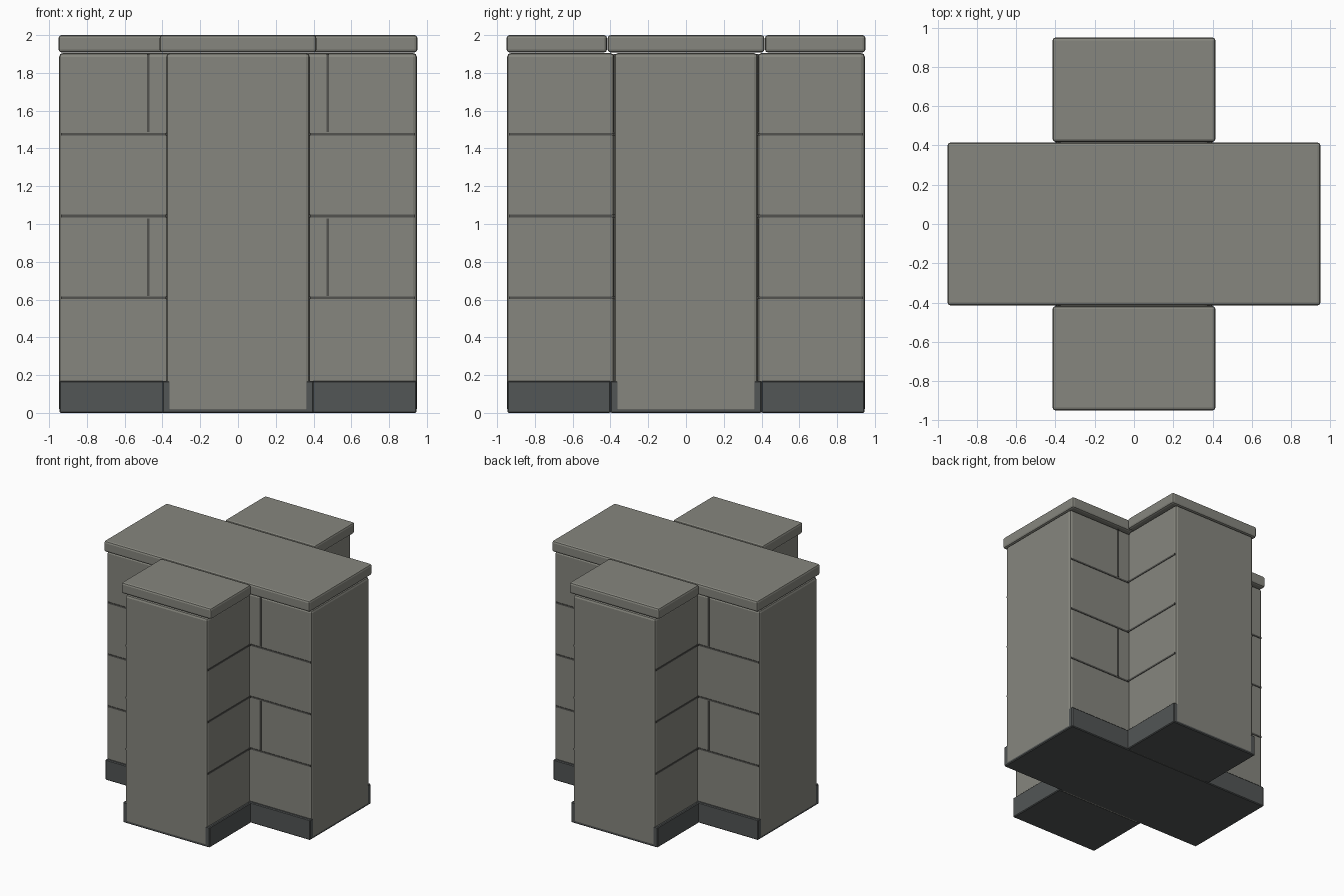
import bpy

if "Cube" in bpy.data.objects:
    bpy.data.objects.remove(bpy.data.objects["Cube"])


def material(name, rgb):
    m = bpy.data.materials.new(name)
    m.diffuse_color = (*rgb, 1)
    m.use_nodes = True
    m.node_tree.nodes["Principled BSDF"].inputs["Base Color"].default_value = m.diffuse_color
    return m


STONE = material("stone", (0.24, 0.24, 0.21))
DARK = material("dark_stone", (0.085, 0.092, 0.092))
JOINT = material("joint", (0.085, 0.085, 0.078))


def box(name, x, y, z, mat, bevel=0.0, segments=2):
    """Box from (min, max) ranges, with optional bevelled edges."""
    bpy.ops.mesh.primitive_cube_add(
        size=1, location=[(r[0] + r[1]) / 2 for r in (x, y, z)])
    ob = bpy.context.object
    ob.name = name
    ob.scale = [r[1] - r[0] for r in (x, y, z)]
    bpy.ops.object.transform_apply(location=False, rotation=False, scale=True)
    ob.data.materials.append(mat)
    if bevel:
        mod = ob.modifiers.new("bevel", 'BEVEL')
        mod.width = bevel
        mod.segments = segments
    return ob


def span(s, a, b):
    return (a, b) if s > 0 else (-b, -a)


W = 0.38      # half thickness of the wall
END = 0.947   # half length of the wall
JOINT_Z = (0.61, 1.042, 1.475)

# Long wall running left to right, with plinth and coping
box("long_wall", (-END, END), (-W, W), (0.001, 1.905), STONE, 0.02)
box("long_plinth", (-END + .001, END - .001), (-0.4, 0.4), (0, 0.17), DARK, 0.006, 1)
box("long_coping", (-0.95, 0.95), (-0.415, 0.415), (1.908, 2), STONE, 0.016)

# Short walls at front and back
for s, side in ((-1, "front"), (1, "back")):
    box(side + "_wall", (-W, W), span(s, W, END), (0.001, 1.905), STONE, 0.02)
    box(side + "_plinth", (-0.4, 0.4), span(s, 0.4, END - .001), (0, 0.17), DARK, 0.006, 1)
    box(side + "_coping", (-0.415, 0.415), span(s, 0.418, 0.95), (1.908, 2), STONE, 0.016)

# Masonry joints on the faces of all four arms
T = 0.007     # half joint width
for sx in (-1, 1):
    for sy in (-1, 1):
        for z in JOINT_Z:
            box("long_bed_joint", span(sx, W, 0.937), span(sy, W - .01, W + .004),
                (z - T, z + T), JOINT)
            box("short_bed_joint", span(sx, W - .01, W + .004), span(sy, W, 0.937),
                (z - T, z + T), JOINT)
        for z0, z1 in ((0.62, 1.03), (1.487, 1.9)):
            box("upright_joint", span(sx, 0.475 - T, 0.475 + T),
                span(sy, W - .01, W + .004), (z0, z1), JOINT)
